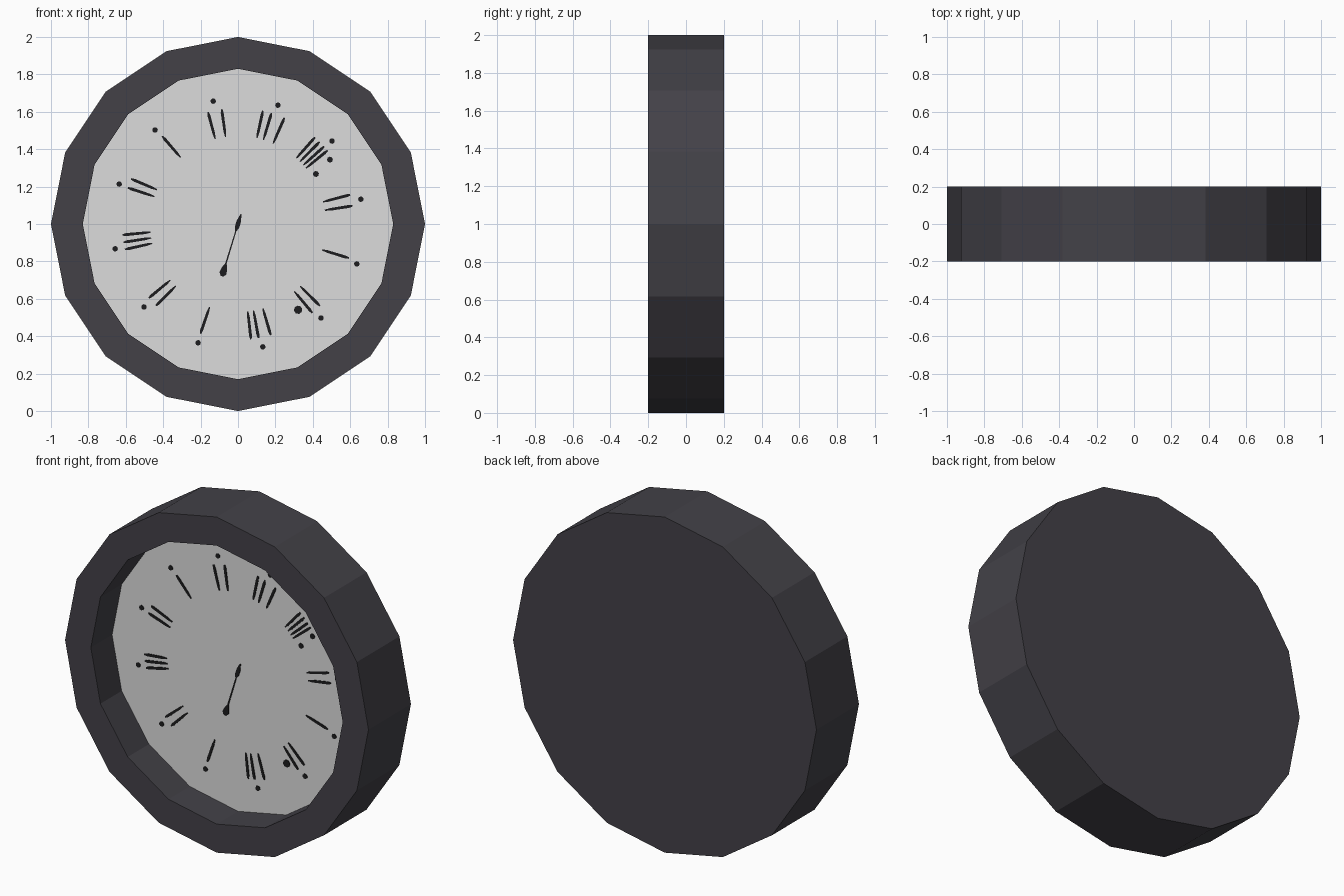
import bpy, bmesh
from math import sin, cos, pi, radians

SIDES = 16
CENTRE_Z = 1.0
DIAL_Y = 0.0
PLATE = 0.004

cube = bpy.data.objects.get("Cube")
if cube:
    bpy.data.objects.remove(cube, do_unlink=True)


def material(name, colour):
    mat = bpy.data.materials.new(name)
    mat.use_nodes = True
    mat.diffuse_color = (*colour, 1)
    bsdf = next(n for n in mat.node_tree.nodes if n.type == "BSDF_PRINCIPLED")
    bsdf.inputs["Base Color"].default_value = (*colour, 1)
    bsdf.inputs["Roughness"].default_value = 0.8
    return mat


def finish(bm, name, mat):
    mesh = bpy.data.meshes.new(name)
    bm.to_mesh(mesh)
    bm.free()
    mesh.materials.append(mat)
    obj = bpy.data.objects.new(name, mesh)
    bpy.context.collection.objects.link(obj)
    return obj


def ring(bm, radius, y):
    return [bm.verts.new((radius * cos(2 * pi * i / SIDES), y,
                          CENTRE_Z + radius * sin(2 * pi * i / SIDES)))
            for i in range(SIDES)]


def add_plate(bm, bearing, profile):
    """Thin symmetric plate along a clockwise bearing; profile = (radius, half width)."""
    s, c = sin(radians(bearing)), cos(radians(bearing))
    outline = [(r, w) for r, w in profile] + [(r, -w) for r, w in reversed(profile)]
    verts = [bm.verts.new((r * s + w * c, DIAL_Y, CENTRE_Z + r * c - w * s))
             for r, w in outline]
    face = bm.faces.new(verts)
    raised = bmesh.ops.extrude_face_region(bm, geom=[face])["geom"]
    bmesh.ops.translate(bm, vec=(0, -PLATE, 0),
                        verts=[v for v in raised if isinstance(v, bmesh.types.BMVert)])


def blob(radius, size):
    return [(radius - size, size * 0.4), (radius - size * 0.4, size),
            (radius + size * 0.4, size), (radius + size, size * 0.4)]


frame_mat = material("charcoal frame", (0.056, 0.053, 0.064))
dial_mat = material("pale grey dial", (0.72, 0.72, 0.72))
ink_mat = material("black ink", (0.012, 0.012, 0.013))

# Frame: closed back, outer wall, front rim and recess wall
bm = bmesh.new()
rings = [ring(bm, r, y) for r, y in ((1, 0.2), (1, -0.2), (0.83, -0.2), (0.83, DIAL_Y))]
bm.faces.new(rings[0])
for a, b in zip(rings, rings[1:]):
    for i in range(SIDES):
        j = (i + 1) % SIDES
        bm.faces.new((a[i], a[j], b[j], b[i]))
bmesh.ops.recalc_face_normals(bm, faces=bm.faces)
finish(bm, "frame", frame_mat)

# Dial: flat disc at the bottom of the recess
bm = bmesh.new()
face = bm.faces.new(ring(bm, 0.83, DIAL_Y))
face.normal_update()
if face.normal.y > 0:
    face.normal_flip()
finish(bm, "dial", dial_mat)

# Numerals: strokes fanned about each hour, given as offsets in degrees
HOURS = [(-3.6, 3.3), (-6.2, -1.8, 5), (-7, -3.8, -0.6, 2), (-3.2, 2.4), (-1.5,),
         (-3.6, 1.5), (-5, 1.2, 5), (0.3,), (-3.5, 1.7), (-1.3, 2.3, 6),
         (-0.4, 4.3), (0.6,)]
STROKE = [(0.47, 0.003), (0.5, 0.007), (0.6, 0.008), (0.62, 0.004)]
numerals, dots = bmesh.new(), bmesh.new()
for hour, offsets in enumerate(HOURS):
    bearing = -11.4 + 30 * hour
    for offset in offsets:
        add_plate(numerals, bearing + offset, STROKE)
    add_plate(dots, bearing, blob(0.67, 0.014))

# Small flourishes beside two of the numerals
for bearing, radius, size in ((55, 0.6, 0.015), (57.3, 0.495, 0.015), (145, 0.56, 0.021)):
    add_plate(dots, bearing, blob(radius, size))

# Hand: slim pointer with a swollen pivot and tip
hand = bmesh.new()
add_plate(hand, 197, [(-0.055, 0.003), (-0.015, 0.012), (0.02, 0.012), (0.04, 0.003),
                      (0.22, 0.004), (0.245, 0.014), (0.275, 0.02), (0.292, 0.008)])

for name, bm in (("numerals", numerals), ("hour_dots", dots), ("hand", hand)):
    bmesh.ops.recalc_face_normals(bm, faces=bm.faces)
    finish(bm, name, ink_mat)
